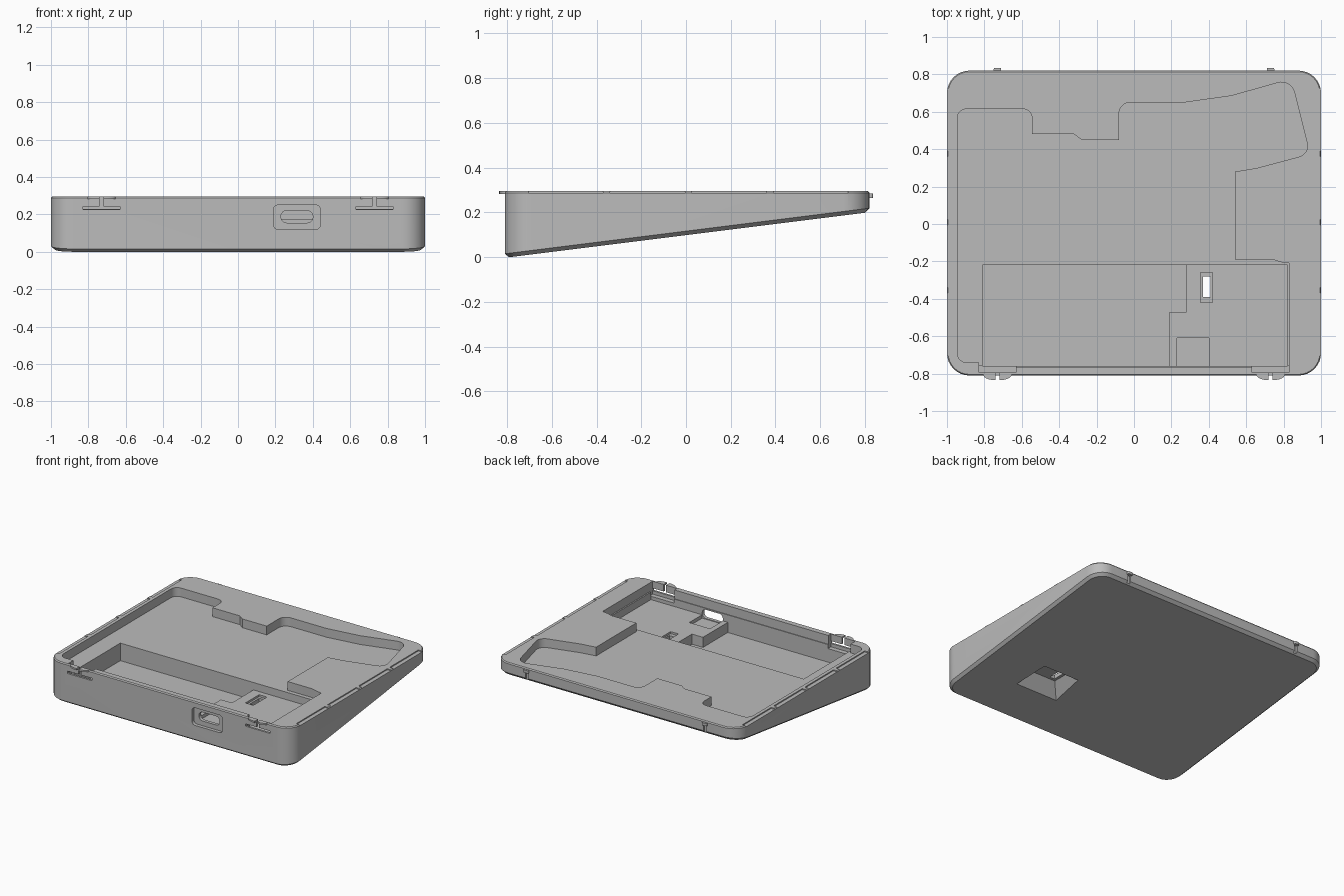
import bpy, bmesh, math
from mathutils import Vector

if "Cube" in bpy.data.objects:
    bpy.data.objects.remove(bpy.data.objects["Cube"])

TOP = 0.295
grey = bpy.data.materials.new("plain grey plastic")
grey.use_nodes = True
grey.diffuse_color = (0.5, 0.5, 0.5, 1)
grey.node_tree.nodes["Principled BSDF"].inputs["Base Color"].default_value = (0.5, 0.5, 0.5, 1)


def fillet(corners, steps=8):
    """Outline from (x, y) or (x, y, radius) corners."""
    out = []
    n = len(corners)
    for i, c in enumerate(corners):
        p = Vector(c[:2])
        r = c[2] if len(c) > 2 else 0
        if not r:
            out.append(p)
            continue
        a = (Vector(corners[i - 1][:2]) - p).normalized()
        b = (Vector(corners[(i + 1) % n][:2]) - p).normalized()
        half = a.angle(b) / 2
        mid = p + (a + b).normalized() * (r / math.sin(half))
        start = p + a * (r / math.tan(half)) - mid
        sweep = start.angle_signed(p + b * (r / math.tan(half)) - mid)
        for k in range(steps + 1):
            t = -sweep * k / steps
            out.append(mid + Vector((start.x * math.cos(t) - start.y * math.sin(t),
                                     start.x * math.sin(t) + start.y * math.cos(t))))
    return out


def rect(x0, x1, y0, y1, r=0):
    return fillet([(x0, y0, r), (x1, y0, r), (x1, y1, r), (x0, y1, r)])


def loft(name, rings):
    """Solid skinned through rings of equal point count."""
    bm = bmesh.new()
    loops = [[bm.verts.new(p) for p in ring] for ring in rings]
    n = len(loops[0])
    for lo, hi in zip(loops, loops[1:]):
        for i in range(n):
            j = (i + 1) % n
            bm.faces.new((lo[i], lo[j], hi[j], hi[i]))
    bm.faces.new(loops[0][::-1])
    bm.faces.new(loops[-1])
    bmesh.ops.recalc_face_normals(bm, faces=bm.faces)
    me = bpy.data.meshes.new(name)
    bm.to_mesh(me)
    bm.free()
    me.materials.append(grey)
    ob = bpy.data.objects.new(name, me)
    bpy.context.collection.objects.link(ob)
    return ob


def prism(name, pts, lo, hi, upright=False):
    """Extrude along z, or along y when upright (points are then x, z)."""
    if upright:
        return loft(name, [[(p[0], h, p[1]) for p in pts] for h in (lo, hi)])
    return loft(name, [[(p[0], p[1], h) for p in pts] for h in (lo, hi)])


def cut(tool):
    mod = body.modifiers.new("cut", 'BOOLEAN')
    mod.operation = 'DIFFERENCE'
    mod.solver = 'EXACT'
    mod.object = tool
    bpy.context.view_layer.objects.active = body
    bpy.ops.object.modifier_apply(modifier=mod.name)
    bpy.data.objects.remove(tool)


def carve(pts, lo, hi=0.4, upright=False):
    cut(prism("cutter", pts, lo, hi, upright))


# Wedge shell: level top, sloping chamfered underside
def outline(inset):
    return rect(-1 + inset, 1 - inset, -0.81 + inset, 0.82 - inset, 0.12 - inset)


def under(y):
    return 0.125 * (y + 0.79)


body = loft("wedge_case", [
    [(p.x, p.y, under(p.y)) for p in outline(0.02)],
    [(p.x, p.y, under(p.y) + 0.018) for p in outline(0)],
    [(p.x, p.y, TOP - 0.008) for p in outline(0)],
    [(p.x, p.y, TOP) for p in outline(0.006)]])

# Shallow board pocket
carve(fillet([
    (-0.945, -0.74, 0.05), (-0.83, -0.74), (-0.83, -0.765), (0.83, -0.765),
    (0.83, -0.21), (0.79, -0.205), (0.74, -0.19), (0.54, -0.19), (0.54, 0.28),
    (0.66, 0.30), (0.94, 0.375, 0.06), (0.84, 0.775, 0.07), (0.52, 0.685),
    (0.27, 0.65), (-0.08, 0.65, 0.06), (-0.08, 0.45), (-0.28, 0.45),
    (-0.32, 0.48), (-0.545, 0.48), (-0.545, 0.615, 0.05), (-0.945, 0.615, 0.05)]), 0.23)

# Deep compartment, raised platform and connector notch
carve(rect(0.15, 0.82, -0.76, -0.22), 0.175)
carve([(-0.81, -0.76), (0.19, -0.76), (0.19, -0.47), (0.28, -0.47),
       (0.28, -0.22), (-0.81, -0.22)], 0.10)
carve(rect(0.23, 0.40, -0.76, -0.61), 0.15)

# Tapered recess underneath with a switch slot through the platform
cut(loft("cutter", [
    [(p.x, p.y, -0.01) for p in rect(0.24, 0.66, -0.52, -0.16)],
    [(p.x, p.y, 0.13) for p in rect(0.35, 0.55, -0.41, -0.27)]]))
carve(rect(0.355, 0.42, -0.42, -0.26), 0.16)
carve(rect(0.37, 0.41, -0.39, -0.28), 0.10)

# Front connector port
carve(rect(0.19, 0.44, 0.12, 0.25, 0.025), -0.9, -0.785, True)
carve(rect(0.23, 0.40, 0.155, 0.22, 0.03), -0.9, -0.74, True)

for side in (-1, 1):
    x = 0.73 * side
    # Front clip: thinned wall, flex slot and slit
    carve(rect(x - 0.1, x + 0.1, -0.795, -0.76), 0.2)
    carve(rect(x - 0.1, x + 0.1, 0.225, 0.243), -0.9, -0.78, True)
    carve(rect(x - 0.01, x + 0.01, 0.235, 0.4), -0.9, -0.78, True)
    # Groove under each rear peg
    carve(rect(x - 0.012, x + 0.012, 0.15, 0.265), 0.808, 0.9, True)
    # Shallow steps along the side rims
    edges = sorted((0.97 * side, 1.05 * side))
    for k in range(4):
        start = -0.705 + 0.365 * k
        carve(rect(edges[0], edges[1], start, start + 0.335), TOP - 0.008)

# Clip lips and rear pegs
parts = [body]
for side, label in ((-1, "right"), (1, "left")):
    x = 0.73 * side
    for half in (-1, 1):
        arc = [(x + half * (0.01 + 0.065 * math.cos(t)), -0.807 - 0.028 * math.sin(t))
               for t in (math.pi / 2 * k / 8 for k in range(9))]
        arc += [(x + half * 0.01, -0.798), (x + half * 0.075, -0.798)]
        parts.append(prism(f"front_clip_lip_{label}_{'inner' if half != side else 'outer'}",
                           arc, 0.283, TOP))
    parts.append(prism(f"rear_peg_{label}",
                       fillet([(x - 0.02, 0.81), (x + 0.02, 0.81), (x + 0.02, 0.835, 0.008),
                               (x - 0.02, 0.835, 0.008)]), 0.265, 0.285))

# Smooth the rounded corners, keep hard edges
bpy.ops.object.select_all(action='DESELECT')
for ob in parts:
    ob.select_set(True)
bpy.context.view_layer.objects.active = body
bpy.ops.object.shade_smooth_by_angle(angle=math.radians(30))
